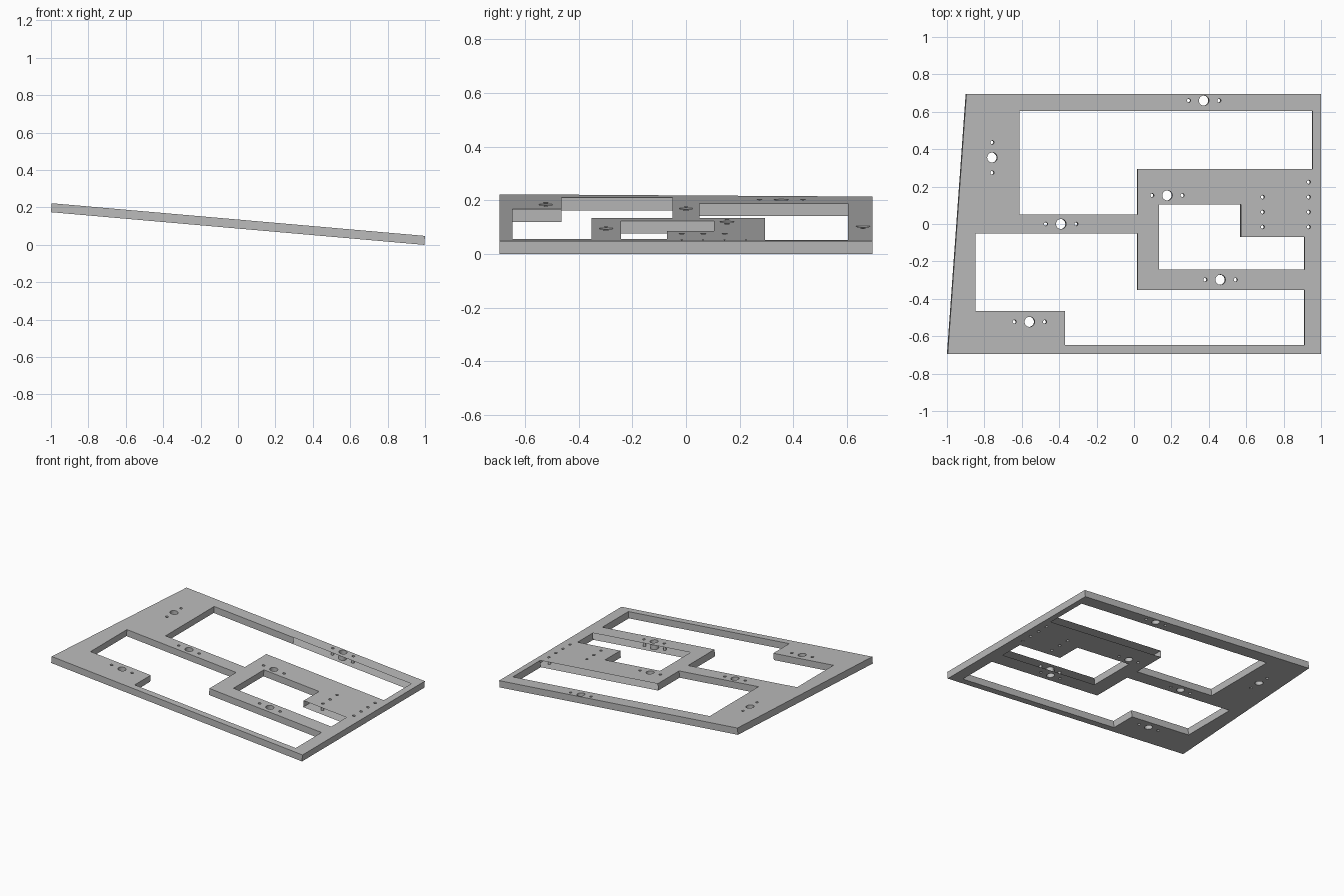
import bpy, bmesh, math
from mathutils import Vector

cube = bpy.data.objects.get("Cube")
if cube:
    bpy.data.objects.remove(cube, do_unlink=True)

TILT = math.radians(5)
THICK = 0.048
UP = Vector((math.sin(TILT), 0, math.cos(TILT)))

# Outline runs anticlockwise, openings run clockwise
outline = [(-0.996, -0.695), (1, -0.695), (1, 0.695), (-0.896, 0.695)]
back_opening = [(-0.612, 0.05), (-0.612, 0.604), (0.02, 0.604), (0.955, 0.604),
                (0.955, 0.294), (0.02, 0.294), (0.02, 0.05)]
front_opening = [(-0.848, -0.465), (-0.848, -0.051), (0.02, -0.051), (0.02, -0.353),
                 (0.912, -0.353), (0.912, -0.647), (-0.369, -0.647), (-0.369, -0.465)]
middle_opening = [(0.134, -0.243), (0.134, 0.104), (0.572, 0.104), (0.572, -0.07),
                  (0.912, -0.07), (0.912, -0.243)]


def circle(x, y, r, n):
    steps = [-2 * math.pi * i / n for i in range(n)]
    return [(x + r * math.cos(a), y + r * math.sin(a)) for a in steps]


def on_top(x, y):
    return Vector((x, y, THICK * math.cos(TILT) + (1 - x) * math.tan(TILT)))


# Each loop carries the indices of the edges left without a wall
loops = [(outline, ()), (back_opening, (2, 4)), (front_opening, ()), (middle_opening, (3, 5))]

# Switch holes: a large bore with a small one on either side
switches = [(0.374, 0.66, 1, 0), (-0.758, 0.355, 0, 1), (-0.39, 0, 1, 0),
            (0.178, 0.153, 1, 0), (0.462, -0.298, 1, 0), (-0.558, -0.523, 1, 0)]
for x, y, dx, dy in switches:
    loops.append((circle(x, y, 0.027, 24), ()))
    for s in (-0.081, 0.081):
        loops.append((circle(x + s * dx, y + s * dy, 0.01, 12), ()))

# Two rows of small fixing holes
for x, count in ((0.688, 3), (0.934, 4)):
    for i in range(count):
        loops.append((circle(x, -0.016 + 0.08 * i, 0.01, 12), ()))

# Top and bottom skins joined by walls
bm = bmesh.new()
rings = []
edges = []
for points, gaps in loops:
    ring = [bm.verts.new(on_top(*p)) for p in points]
    edges += [bm.edges.new((ring[i - 1], ring[i])) for i in range(len(ring))]
    rings.append((ring, gaps))
bmesh.ops.triangle_fill(bm, use_beauty=True, edges=edges, normal=UP)
top_faces = list(bm.faces)
for f in top_faces:
    f.normal_update()
    if f.normal.z < 0:
        f.normal_flip()
below = {v: bm.verts.new(v.co - UP * THICK) for v in list(bm.verts)}
for f in top_faces:
    bm.faces.new([below[v] for v in reversed(f.verts)])
for ring, gaps in rings:
    for i, a in enumerate(ring):
        b = ring[(i + 1) % len(ring)]
        if i not in gaps:
            bm.faces.new((below[a], below[b], b, a))

mesh = bpy.data.meshes.new("mounting_plate")
bm.to_mesh(mesh)
bm.free()
plate = bpy.data.objects.new("mounting_plate", mesh)
bpy.context.collection.objects.link(plate)

grey = bpy.data.materials.new("plain_grey")
grey.use_nodes = True
colour = (0.5, 0.5, 0.5, 1)
grey.diffuse_color = colour
grey.node_tree.nodes["Principled BSDF"].inputs["Base Color"].default_value = colour
mesh.materials.append(grey)

bpy.ops.object.select_all(action='DESELECT')
plate.select_set(True)
bpy.context.view_layer.objects.active = plate
bpy.ops.object.shade_smooth_by_angle(angle=math.radians(35))
